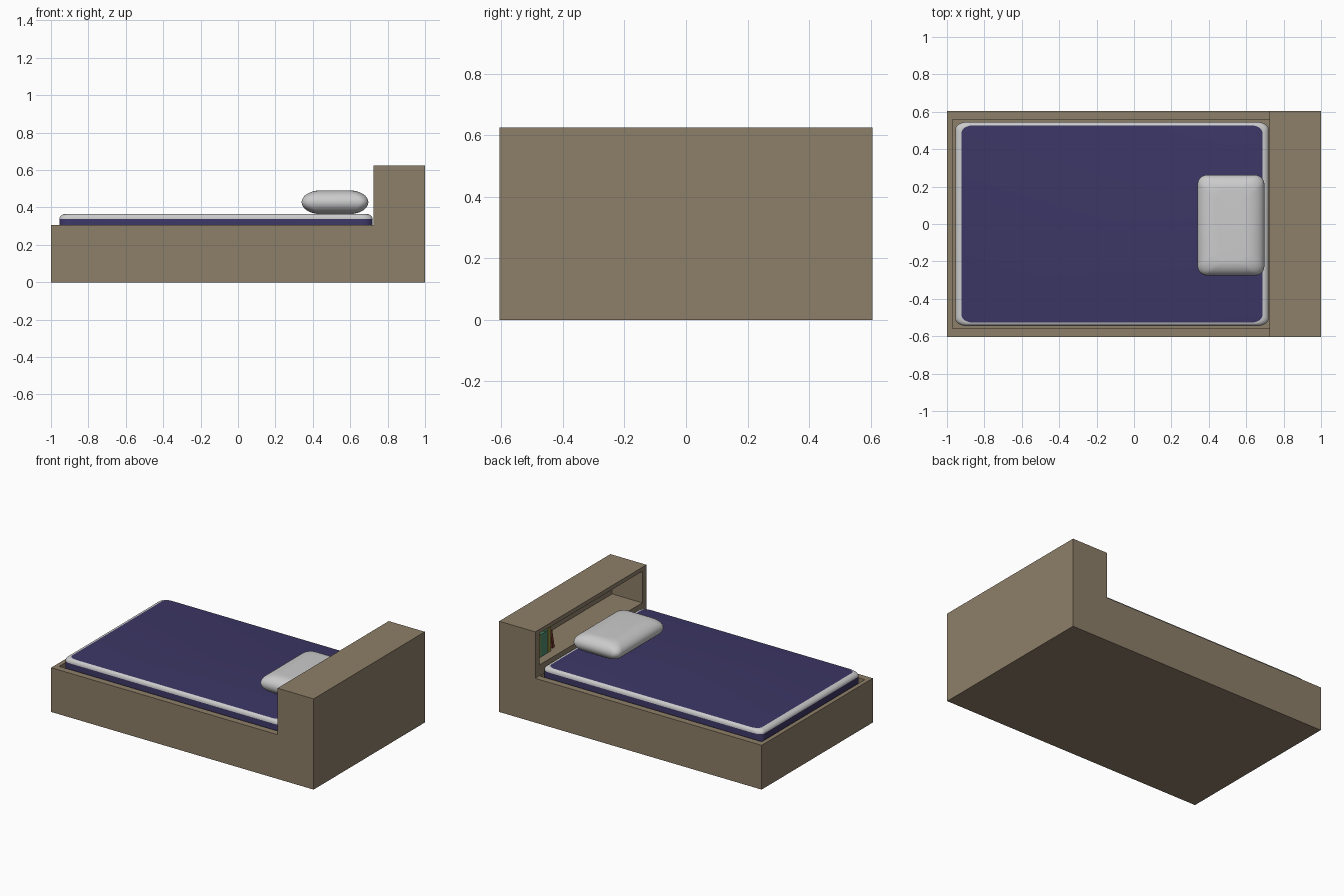
import bpy, bmesh, math
from mathutils import Matrix

if "Cube" in bpy.data.objects:
    bpy.data.objects.remove(bpy.data.objects["Cube"])


def material(name, rgb):
    m = bpy.data.materials.new(name)
    m.diffuse_color = (*rgb, 1)
    m.use_nodes = True
    m.node_tree.nodes["Principled BSDF"].inputs["Base Color"].default_value = m.diffuse_color
    return m


WOOD = material("wood", (0.27, 0.21, 0.14))
NAVY = material("navy_fabric", (0.045, 0.037, 0.13))
PALE = material("pale_fabric", (0.6, 0.6, 0.6))
GREEN = material("green_cover", (0.07, 0.25, 0.15))
YELLOW = material("yellow_cover", (0.35, 0.30, 0.06))
RED = material("red_cover", (0.2, 0.04, 0.03))


def finish(name, bm, mats):
    bmesh.ops.recalc_face_normals(bm, faces=bm.faces)
    me = bpy.data.meshes.new(name)
    bm.to_mesh(me)
    bm.free()
    for m in mats:
        me.materials.append(m)
    ob = bpy.data.objects.new(name, me)
    bpy.context.collection.objects.link(ob)
    return ob


def box(name, x, y, z, mat, tilt=0):
    bm = bmesh.new()
    bmesh.ops.create_cube(bm, size=1)
    size = [b - a for a, b in (x, y, z)]
    mid = [(a + b) / 2 for a, b in (x, y, z)]
    bmesh.ops.transform(bm, verts=bm.verts, matrix=Matrix.Translation(mid)
                        @ Matrix.Rotation(tilt, 4, 'X') @ Matrix.Diagonal((*size, 1)))
    return finish(name, bm, [mat])


def pocket(ob, direction, inset, depth):
    """Sink a rectangular recess into the face pointing along direction.
    inset = (axis, low, high) limits of the opening."""
    bm = bmesh.new()
    bm.from_mesh(ob.data)
    f = max(bm.faces, key=lambda f: f.normal.dot(direction))
    new = bmesh.ops.inset_region(bm, faces=[f], thickness=0.01)
    for v in f.verts:
        c = f.calc_center_median()
    sides = [(v, [v.co[a] > c[a] for a, _, _ in inset]) for v in f.verts]
    for v, high in sides:
        for (a, lo, hi), up in zip(inset, high):
            v.co[a] = hi if up else lo
    inner = bmesh.ops.extrude_discrete_faces(bm, faces=[f])["faces"][0]
    for v in inner.verts:
        for k in range(3):
            v.co[k] -= direction[k] * depth
    bm.to_mesh(ob.data)
    bm.free()


def cushion(name, x, y, profile, radius, mats, n=8):
    """Loft rounded rectangles; profile = (z, x inset, y inset, material)."""
    bm = bmesh.new()
    cx, cy = sum(x) / 2, sum(y) / 2
    rings = []
    for z, ix, iy, _ in profile:
        hx, hy = (x[1] - x[0]) / 2 - ix, (y[1] - y[0]) / 2 - iy
        rx, ry = radius
        ring = []
        for q, (sx, sy) in enumerate([(1, 1), (-1, 1), (-1, -1), (1, -1)]):
            for i in range(n + 1):
                a = (q + i / n) * math.pi / 2
                ring.append(bm.verts.new((cx + sx * (hx - rx) + rx * math.cos(a),
                                          cy + sy * (hy - ry) + ry * math.sin(a), z)))
        rings.append(ring)
    for r0, r1, p in zip(rings, rings[1:], profile):
        for i in range(len(r0)):
            j = (i + 1) % len(r0)
            bm.faces.new((r0[i], r0[j], r1[j], r1[i])).material_index = p[3]
    bm.faces.new(rings[0])
    bm.faces.new(rings[-1])
    ob = finish(name, bm, mats)
    bpy.ops.object.select_all(action='DESELECT')
    bpy.context.view_layer.objects.active = ob
    ob.select_set(True)
    bpy.ops.object.shade_smooth_by_angle(angle=math.radians(40))
    return ob


# Bed base with a mattress well
base = box("bed_base", (-1, 0.725), (-0.605, 0.605), (0, 0.305), WOOD)
pocket(base, (0, 0, 1), [(0, -0.97, 0.724), (1, -0.56, 0.56)], 0.12)

# Headboard with an open shelf facing the bed
head = box("headboard", (0.725, 1), (-0.605, 0.605), (0, 0.625), WOOD)
pocket(head, (-1, 0, 0), [(1, -0.56, 0.56), (2, 0.38, 0.597)], 0.23)

# Mattress: navy sides and top, pale rounded border
arc = [i / 6 * math.pi / 2 for i in range(7)]
edge = [(0.338 + 0.027 * math.sin(a), 0.033 * (1 - math.cos(a)),
         0.018 * (1 - math.cos(a)), 1) for a in arc]
cushion("mattress", (-0.955, 0.72), (-0.545, 0.545),
        [(0.187, 0, 0, 0)] + edge, (0.06, 0.04), [NAVY, PALE])

# Pillow: flat middle with fully rounded sides
puff = [-math.pi / 2 + i / 16 * math.pi for i in range(17)]
cushion("pillow", (0.34, 0.697), (-0.275, 0.262),
        [(0.428 + 0.063 * math.sin(a), 0.1 * (1 - math.cos(a)),
          0.08 * (1 - math.cos(a)), 0) for a in puff], (0.05, 0.05), [PALE])

# Row of books at one end of the shelf, the last one leaning
y = 0.555
for i, (w, h, mat) in enumerate([(0.045, 0.15, RED), (0.045, 0.16, YELLOW), (0.053, 0.155, GREEN),
                                 (0.025, 0.16, GREEN), (0.035, 0.165, YELLOW)]):
    box(f"book_{i + 1}", (0.785, 0.92), (y - w, y), (0.38, 0.38 + h), mat)
    y -= w + 0.001
box("leaning_book", (0.795, 0.92), (y - 0.04, y - 0.02), (0.382, 0.51), RED, math.radians(-12))
